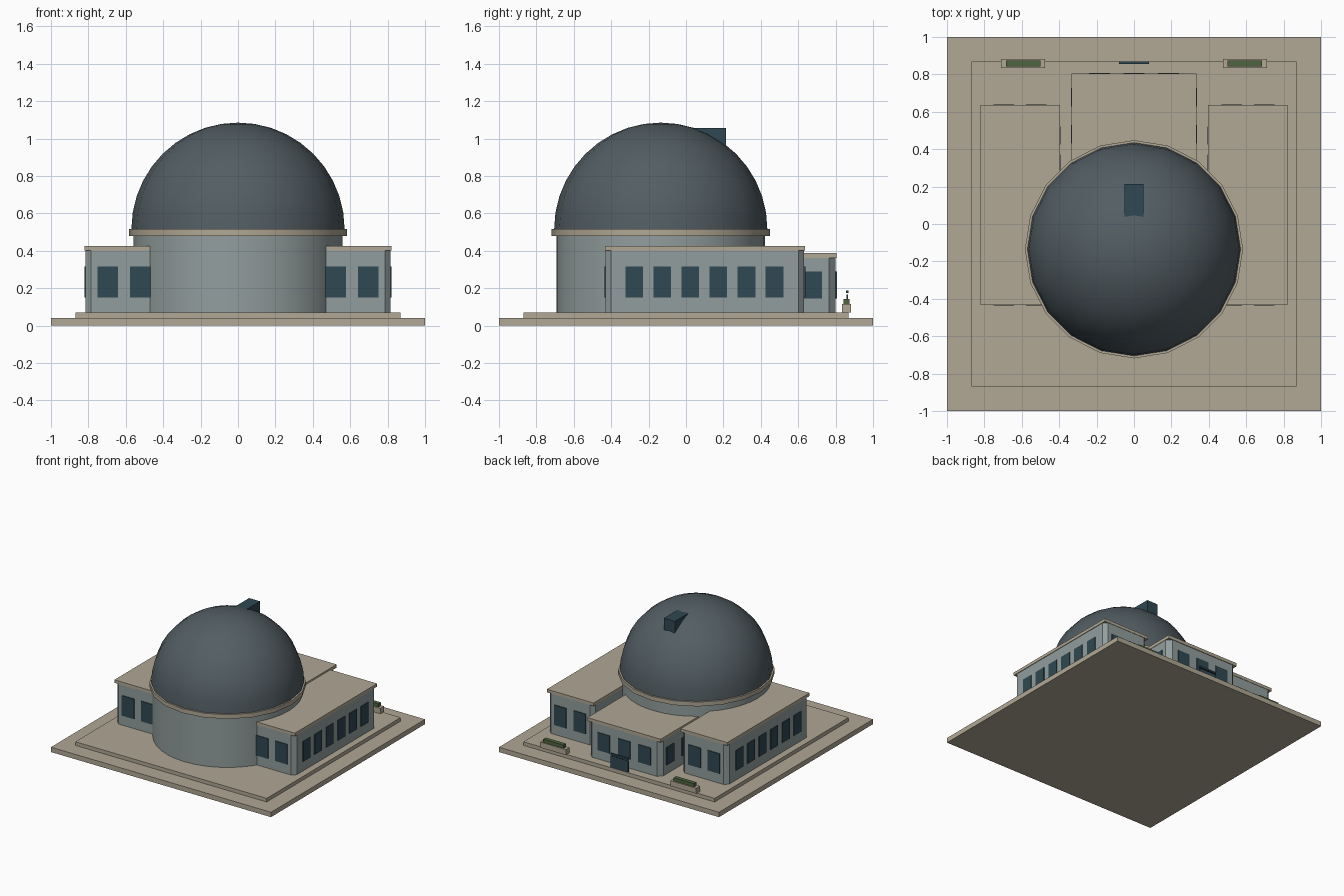
import bpy, bmesh
from math import radians

if "Cube" in bpy.data.objects:
    bpy.data.objects.remove(bpy.data.objects["Cube"])


def material(name, color):
    m = bpy.data.materials.new(name)
    m.diffuse_color = (*color, 1)
    m.use_nodes = True
    m.node_tree.nodes["Principled BSDF"].inputs["Base Color"].default_value = m.diffuse_color
    return m


STONE = material("stone", (0.44, 0.39, 0.30))
WALL = material("wall", (0.29, 0.34, 0.34))
DOME = material("dome", (0.085, 0.11, 0.125))
GLASS = material("glass", (0.028, 0.065, 0.085))
LEAF = material("leaf", (0.08, 0.13, 0.05))


def finish(name, bm, mat):
    mesh = bpy.data.meshes.new(name)
    bmesh.ops.recalc_face_normals(bm, faces=bm.faces)
    bm.to_mesh(mesh)
    bm.free()
    mesh.materials.append(mat)
    ob = bpy.data.objects.new(name, mesh)
    bpy.context.collection.objects.link(ob)
    return ob


def box(name, x, y, z, mat, chamfer=0):
    """Box from (min, max) ranges, optionally chamfering its upright edges."""
    bm = bmesh.new()
    bmesh.ops.create_cube(bm, size=1)
    for v in bm.verts:
        v.co = [r[0] if c < 0 else r[1] for c, r in zip(v.co, (x, y, z))]
    if chamfer:
        upright = [e for e in bm.edges
                   if abs(e.verts[0].co.z - e.verts[1].co.z) > 1e-4]
        bmesh.ops.bevel(bm, geom=upright, offset=chamfer, offset_type='OFFSET',
                        segments=1, affect='EDGES')
    return finish(name, bm, mat)


def smooth(ob):
    bpy.ops.object.select_all(action='DESELECT')
    ob.select_set(True)
    bpy.context.view_layer.objects.active = ob
    bpy.ops.object.shade_smooth_by_angle(angle=radians(30))


def round_part(name, r, z0, z1, mat, sides):
    bm = bmesh.new()
    bmesh.ops.create_cone(bm, cap_ends=True, segments=sides, radius1=r,
                          radius2=r, depth=z1 - z0)
    bmesh.ops.translate(bm, verts=bm.verts, vec=(0, CY, (z0 + z1) / 2))
    smooth(finish(name, bm, mat))


def pane(name, axis, at, mid, width, z):
    """Thin window on a wall plane: axis is the wall's normal direction."""
    a, b = (at - 0.006, at + 0.006), (mid - width / 2, mid + width / 2)
    box(name, *((a, b) if axis == 'x' else (b, a)), z, GLASS)


CY = -0.135

# Stepped plinth
box("ground_slab", (-1, 1), (-1, 1), (0, 0.04), STONE)
box("upper_step", (-0.87, 0.87), (-0.87, 0.87), (0.04, 0.07), STONE)

# Drum, cornice and dome
round_part("drum", 0.558, 0.07, 0.485, WALL, 40)
round_part("cornice_ring", 0.583, 0.48, 0.515, STONE, 20)
bm = bmesh.new()
bmesh.ops.create_uvsphere(bm, u_segments=20, v_segments=20, radius=0.57)
bmesh.ops.bisect_plane(bm, geom=bm.verts[:] + bm.edges[:] + bm.faces[:],
                       plane_co=(0, 0, 0), plane_no=(0, 0, 1),
                       clear_inner=True, dist=1e-4)
bmesh.ops.translate(bm, verts=bm.verts, vec=(0, CY, 0.515))
smooth(finish("dome", bm, DOME))

# Telescope housing breaking through the dome
box("telescope_housing", (-0.05, 0.05), (0.0, 0.215), (0.95, 1.055), GLASS)

# Side wings with windows, planters and hedges, on both sides
for s, side in ((-1, "left"), (1, "right")):
    def span(a, b):
        return tuple(sorted((s * a, s * b)))
    box(side + "_wing_walls", span(0.40, 0.815), (-0.43, 0.632), (0.07, 0.40),
        WALL, 0.03)
    box(side + "_wing_roof", span(0.395, 0.82), (-0.433, 0.635), (0.40, 0.425),
        STONE)
    for i in range(6):
        y = -0.277 + 0.15 * i
        pane(side + "_wing_outer_window", 'x', s * 0.815, y, 0.095, (0.15, 0.315))
        if y > 0.25:
            pane(side + "_wing_inner_window", 'x', s * 0.40, y, 0.095, (0.15, 0.315))
    for x in (0.522, 0.697):
        for y in (-0.43, 0.632):
            pane(side + "_wing_end_window", 'y', y, s * x, 0.11, (0.15, 0.315))

    box(side + "_planter", span(0.475, 0.71), (0.835, 0.882), (0.07, 0.115), STONE)
    box(side + "_hedge", span(0.50, 0.685), (0.842, 0.875), (0.115, 0.143), LEAF)

    # Side windows of the entrance block
    for y in (0.48, 0.678):
        pane(side + "_entrance_side_window", 'x', s * 0.33, y, 0.10, (0.145, 0.29))

# Entrance block at the back
box("entrance_walls", (-0.33, 0.33), (0.2, 0.80), (0.07, 0.36), WALL, 0.035)
box("entrance_roof", (-0.333, 0.333), (0.2, 0.805), (0.36, 0.387), STONE)
for x in (-0.185, 0, 0.185):
    pane("entrance_window", 'y', 0.80, x, 0.112, (0.145, 0.29))

# Free-standing blank panel in front of the entrance
box("panel", (-0.08, 0.08), (0.857, 0.867), (0.07, 0.165), GLASS)
box("panel_top_bar", (-0.08, 0.08), (0.855, 0.868), (0.173, 0.187), GLASS)
